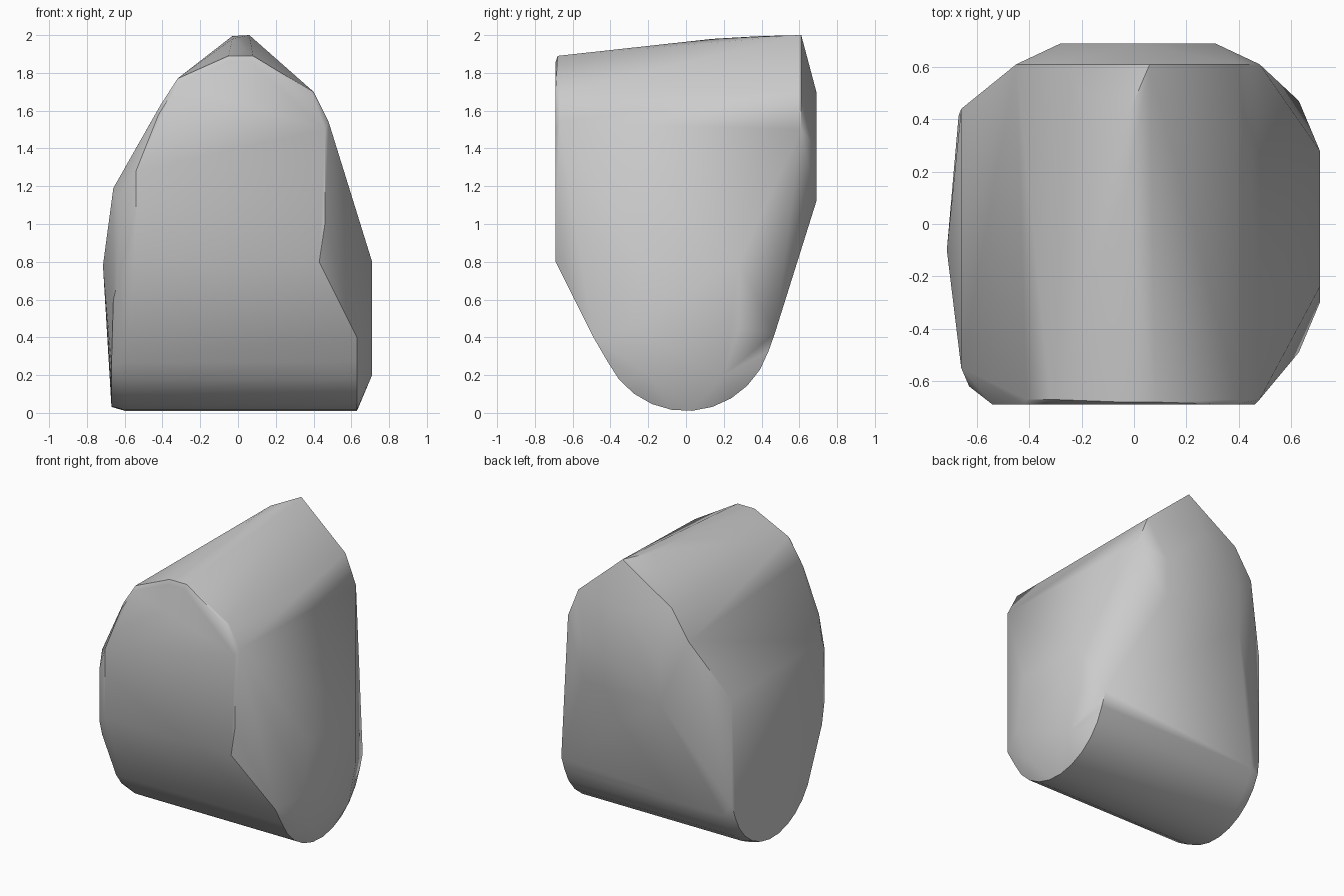
import bpy
import bmesh
import math

# Remove the default cube only
default_cube = bpy.data.objects.get("Cube")
if default_cube:
    bpy.data.objects.remove(default_cube, do_unlink=True)


def make_material(name, colour):
    """Plain flat colour for both viewport and render."""
    material = bpy.data.materials.new(name)
    material.use_nodes = True
    material.diffuse_color = colour
    shader = next(node for node in material.node_tree.nodes
                  if node.type == 'BSDF_PRINCIPLED')
    shader.inputs["Base Color"].default_value = colour
    shader.inputs["Roughness"].default_value = 0.8
    return material


def on_plane_y(y, outline):
    """Place an (x, z) outline on a plane facing front or back."""
    return [(x, y, z) for x, z in outline]


def on_plane_x(x, outline):
    """Place a (y, z) outline on a plane facing sideways."""
    return [(x, y, z) for y, z in outline]


def rounded_base(x, radius, start, end, steps):
    """Arc of the rolled underside, measured from straight down."""
    arc = []
    for i in range(steps + 1):
        angle = math.radians(start + (end - start) * i / steps)
        arc.append((x, radius * math.sin(angle), 0.47 - radius * math.cos(angle)))
    return arc


def hull_object(name, points, material, sharp_angle):
    """Wrap the facet corners in one stone surface."""
    bm = bmesh.new()
    for point in points:
        bm.verts.new(point)
    hull = bmesh.ops.convex_hull(bm, input=bm.verts[:])
    loose = {item for item in hull["geom_interior"] + hull["geom_unused"]
             if isinstance(item, bmesh.types.BMVert)}
    bmesh.ops.delete(bm, geom=list(loose), context='VERTS')
    bmesh.ops.dissolve_limit(bm, angle_limit=math.radians(1),
                             verts=bm.verts[:], edges=bm.edges[:])
    bmesh.ops.recalc_face_normals(bm, faces=bm.faces[:])
    mesh = bpy.data.meshes.new(name)
    bm.to_mesh(mesh)
    bm.free()
    mesh.materials.append(material)
    stone = bpy.data.objects.new(name, mesh)
    bpy.context.collection.objects.link(stone)
    bpy.ops.object.select_all(action='DESELECT')
    stone.select_set(True)
    bpy.context.view_layer.objects.active = stone
    bpy.ops.object.shade_smooth_by_angle(angle=math.radians(sharp_angle))
    return stone


# Rolled underside running from side to side
base = rounded_base(0.63, 0.46, -64, 72, 10)
base += rounded_base(-0.6, 0.46, -64, 72, 10)
base += rounded_base(-0.67, 0.44, -60, 70, 10)

# Flat front facet
front = on_plane_y(-0.69, [
    (0.43, 0.8), (0.46, 1.0), (0.46, 1.5), (0.39, 1.7), (0.07, 1.86),
    (-0.05, 1.86), (-0.32, 1.74), (-0.42, 1.58), (-0.54, 1.28), (-0.54, 0.8)])

# Back rim below the peak, and the bulge behind it
back_rim = on_plane_y(0.61, [
    (0.48, 1.5), (0.4, 1.7), (0.06, 2.0), (-0.32, 1.76), (-0.45, 1.56)])
back_bulge = on_plane_y(0.69, [
    (0.31, 1.12), (0.31, 1.4), (0, 1.7), (-0.28, 1.42), (-0.28, 1.12)])

# Ridge and shoulders along the top
top = [(-0.03, 0.4, 1.995), (-0.03, 0.14, 1.98),
       (0.08, -0.68, 1.89), (-0.05, -0.68, 1.89)]
for x, z in [(0.48, 1.54), (0.4, 1.7), (-0.32, 1.77), (-0.41, 1.63)]:
    top.append((x, -0.67, z))

# Oval end facet on the left, with its chamfer corners
left_end = on_plane_x(0.71, [
    (-0.24, 0.8), (0.28, 0.8), (0.28, 0.45), (0.2, 0.2), (-0.2, 0.2), (-0.3, 0.45)])
left_end += on_plane_x(0.63, [(-0.49, 0.4), (0.47, 0.42)])

# Broad, faintly domed facet on the right
right_end = on_plane_x(-0.66, [
    (0.44, 1.15), (0.44, 0.42), (-0.55, 1.19), (-0.55, 0.6)])
right_end += [(-0.715, -0.1, 0.78), (-0.63, -0.62, 1.1), (-0.63, -0.62, 0.72)]

grey_stone = make_material("grey stone", (0.6, 0.6, 0.6, 1))
hull_object("faceted_boulder",
            base + front + back_rim + back_bulge + top + left_end + right_end,
            grey_stone, 35)
